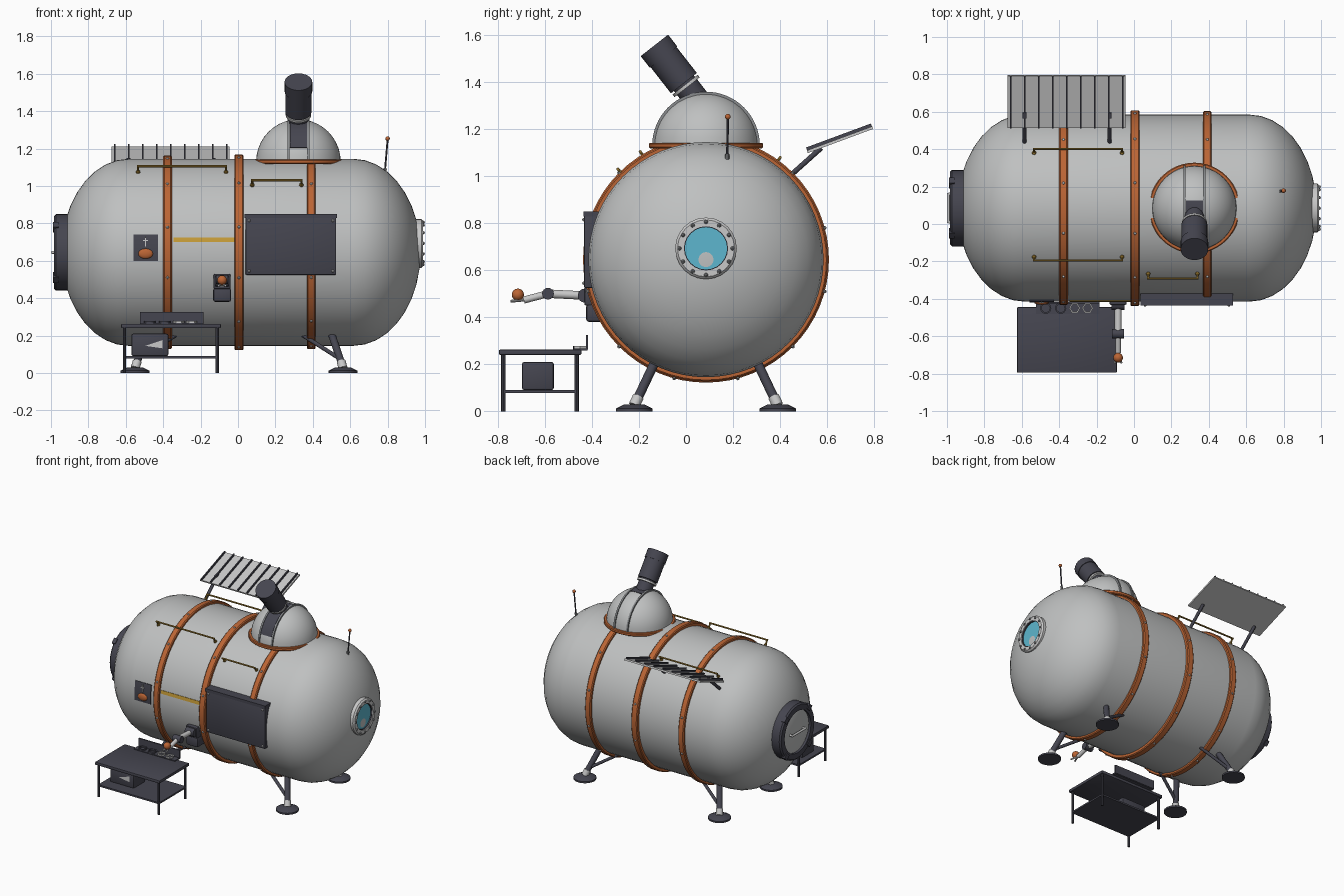
import bpy, bmesh, math
from math import sin, cos, radians, sqrt
from mathutils import Vector, Matrix, Euler

if "Cube" in bpy.data.objects:
    bpy.data.objects.remove(bpy.data.objects["Cube"])


def material(name, r, g, b, rough=0.6):
    m = bpy.data.materials.new(name)
    m.use_nodes = True
    m.diffuse_color = (r, g, b, 1)
    node = m.node_tree.nodes["Principled BSDF"]
    node.inputs["Base Color"].default_value = (r, g, b, 1)
    node.inputs["Roughness"].default_value = rough
    return m


HULL = material("hull grey", .52, .53, .53)
METAL = material("light metal", .58, .58, .58)
RAIL = material("mid grey", .25, .26, .27)
DARK = material("dark slate", .06, .06, .08)
ORANGE = material("burnt orange", .5, .13, .035)
BRASS = material("brass", .32, .19, .03)
YELLOW = material("mustard", .58, .34, .04)
GLASS = material("cyan glass", .11, .47, .62)

CY, CZ, R = .085, .645, .5          # hull axis and radius
AXIS = Vector((0, CY, CZ))


def finish(name, bm, mat):
    bmesh.ops.remove_doubles(bm, verts=bm.verts, dist=1e-5)
    bmesh.ops.recalc_face_normals(bm, faces=bm.faces)
    for f in bm.faces:
        f.smooth = True
    for e in bm.edges:
        e.smooth = len(e.link_faces) == 2 and e.calc_face_angle(0) < radians(35)
    me = bpy.data.meshes.new(name)
    bm.to_mesh(me)
    bm.free()
    me.materials.append(mat)
    ob = bpy.data.objects.new(name, me)
    bpy.context.collection.objects.link(ob)
    return ob


def lathe(name, prof, mat, loc=AXIS, axis="X", segs=48, arc=(0, 360), closed=False):
    """Turn (radius, height) points about an axis, fully or through an arc."""
    bm = bmesh.new()
    rows = []
    for i in range(segs + 1):
        a = radians(arc[0] + (arc[1] - arc[0]) * i / segs)
        row = []
        for r, h in prof:
            p = (h, r * cos(a), r * sin(a)) if axis == "X" else (r * cos(a), r * sin(a), h)
            row.append(bm.verts.new(Vector(p) + Vector(loc)))
        rows.append(row)
    n = len(prof)
    for a, b in zip(rows, rows[1:]):
        for j in range(n if closed else n - 1):
            k = (j + 1) % n
            bm.faces.new((a[j], a[k], b[k], b[j]))
    if closed and abs(arc[1] - arc[0]) < 360:
        bm.faces.new(rows[0])
        bm.faces.new(rows[-1])
    return finish(name, bm, mat)


def band(name, r0, r1, x0, x1, mat, bevel=0, **kw):
    """Rectangular section ring, optionally with chamfered outer edges."""
    prof = [(r0, x0), (r1 - bevel, x0), (r1, x0 + bevel), (r1, x1 - bevel), (r1 - bevel, x1), (r0, x1)]
    if not bevel:
        prof = [(r0, x0), (r1, x0), (r1, x1), (r0, x1)]
    return lathe(name, prof, mat, closed=True, **kw)


def rods(name, pairs, r, mat, segs=12, r2=None):
    bm = bmesh.new()
    for a, b in pairs:
        a, b = Vector(a), Vector(b)
        d = b - a
        mtx = Matrix.Translation((a + b) / 2) @ d.to_track_quat("Z", "Y").to_matrix().to_4x4()
        bmesh.ops.create_cone(bm, cap_ends=True, segments=segs, radius1=r,
                              radius2=r if r2 is None else r2, depth=d.length, matrix=mtx)
    return finish(name, bm, mat)


def balls(name, points, r, mat, scale=(1, 1, 1), segs=16):
    bm = bmesh.new()
    for p in points:
        mtx = Matrix.Translation(p) @ Matrix.Diagonal((*scale, 1))
        bmesh.ops.create_uvsphere(bm, u_segments=segs, v_segments=segs // 2, radius=r, matrix=mtx)
    return finish(name, bm, mat)


def box(name, lo, hi, mat, rot=(0, 0, 0), bevel=0):
    lo, hi = Vector(lo), Vector(hi)
    bm = bmesh.new()
    bmesh.ops.create_cube(bm, size=1, matrix=Matrix.Diagonal((*(hi - lo), 1)))
    if bevel:
        bmesh.ops.bevel(bm, geom=bm.edges[:], offset=bevel, segments=2, affect="EDGES", profile=.5)
    bmesh.ops.transform(bm, verts=bm.verts,
                        matrix=Matrix.Translation((lo + hi) / 2) @ Euler(rot).to_matrix().to_4x4())
    return finish(name, bm, mat)


def around(x, r, deg, z=CZ):
    return Vector((x, CY + r * cos(radians(deg)), z + r * sin(radians(deg))))


# Pressure hull: cylinder with elliptical ends
ends = [(R * cos(t), .6 + .36 * sin(t)) for t in [radians(90 * i / 9) for i in range(10)]]
lathe("hull", [(r, .016 - x) for r, x in reversed(ends)] + [(r, .016 + x) for r, x in ends], HULL, segs=64)

# Orange hoops with bolts
for label, x, w, r in (("right", -.377, .023, .518), ("middle", .005, .025, .523), ("left", .392, .023, .518)):
    band(label + "_hoop", .48, r, x - w, x + w, ORANGE, bevel=.006, segs=64)
    balls(label + "_hoop_bolts", [around(x, r, 15 + 30 * i) for i in range(12)], .008, METAL, segs=8)

# Round hatch on the right end
band("hatch_collar", .155, .205, -.983, -.90, DARK, bevel=.01, segs=32)
lathe("hatch_door", [(0, -.972), (.14, -.972), (.165, -.962), (.165, -.92)], HULL, segs=32)
rods("hatch_handle", [((-.993, CY - .08, CZ), (-.993, CY + .08, CZ))] +
     [((-.993, CY + s * .075, CZ), (-.96, CY + s * .075, CZ)) for s in (-1, 1)], .008, METAL)
for i in range(4):
    p = around(-.975, .19, 45 + 90 * i)
    box("hatch_clamp", p - Vector((.014, .02, .02)), p + Vector((.014, .02, .02)), DARK, (radians(45 + 90 * i), 0, 0))

# Porthole on the left end
PORT = Vector((0, CY, .693))
lathe("porthole_glass", [(0, .974), (.1, .974), (.1, .93)], GLASS, loc=PORT, segs=32)
band("porthole_frame", .094, .131, .93, .99, METAL, bevel=.01, loc=PORT, segs=24)
band("porthole_seal", .09, .098, .94, .984, DARK, loc=PORT, segs=24)
balls("porthole_bolts", [around(.99, .113, 30 * i, .693) for i in range(12)], .009, RAIL, segs=8)

# Observatory dome
DOME = Vector((.323, CY, 1.13))
DR = .226
lathe("dome", [(DR * cos(radians(a)), DR * sin(radians(a))) for a in range(0, 91, 9)], HULL, loc=DOME, axis="Z")
band("dome_ring", .215, .243, -.012, .012, ORANGE, bevel=.005, loc=DOME, axis="Z")
for s in (-1, 1):
    x = s * .053
    band("dome_track", .2, .229, x - .006, x + .006, RAIL, loc=DOME, segs=32, arc=(0, 180))
band("dome_slit", .2, .228, -.045, .045, DARK, loc=DOME, segs=20, arc=(80, 161))

# Telescope, tilted forward
tip, aim = Vector((.323, -.132, 1.553)), Vector((0, -.616, .788))
rods("telescope_tube", [(tip - aim * .2, tip)], .07, DARK, 24)
rods("telescope_hood", [(tip - aim * .06, tip + aim * .004)], .074, DARK, 24)
rods("telescope_neck", [(tip - aim * .42, tip - aim * .19)], .054, DARK, 24)
rods("telescope_band", [(tip - aim * .222, tip - aim * .208)], .068, METAL, 24)

# Four legs with braces and round feet
for sx, side in ((-1, "right"), (1, "left")):
    for sy, end in ((-1, "front"), (1, "back")):
        def at(x, y, z):
            return Vector((.006 + sx * x, CY + sy * y, z))
        n = end + "_" + side
        foot = at(.556, .305, 0)
        lathe(n + "_foot", [(0, 0), (.078, 0), (.078, .012), (.045, .028), (0, .03)], DARK, loc=foot, axis="Z", segs=20)
        rods(n + "_ankle", [(at(.556, .305, .025), at(.545, .288, .062))], .024, METAL)
        rods(n + "_leg", [(at(.55, .295, .045), at(.485, .205, .235))], .02, DARK)
        rods(n + "_brace", [(at(.54, .28, .075), at(.32, .205, .215))], .011, DARK)

# Brass handrails on stand-offs
for x0, x1, deg in ((-.54, -.058, 121.3), (.07, .345, 134.3), (-.54, -.058, 54)):
    rods("handrail", [(around(x0, .538, deg), around(x1, .538, deg))] +
         [(around(x, .49, deg), around(x, .541, deg)) for x in (x0 + .006, x1 - .006)], .006, BRASS, 8)
    balls("handrail_feet", [around(x, .502, deg) for x in (x0 + .006, x1 - .006)], .012, BRASS, segs=8)

# Tilted solar array with ribs and struts
tilt = radians(20.3)
mid = Vector((-.36, .655, 1.155))
along, up = Vector((0, cos(tilt), sin(tilt))), Vector((0, -sin(tilt), cos(tilt)))


def tilted(name, centre, size, mat):
    half = Vector(size) / 2
    box(name, centre - half, centre + half, mat, (tilt, 0, 0))


tilted("solar_panel", mid, (.63, .296, .012), METAL)
for i in range(9):
    tilted("solar_rib", mid + Vector((-.3 + .075 * i, 0, 0)) + up * .012, (.008, .294, .014), DARK)
for x in (-.585, -.13):
    rods("solar_strut", [((x, .43, .99), (x, .575, 1.12))], .011, DARK)
    tilted("solar_clip", Vector((x, mid.y, mid.z)) - along * .075 + up * .008, (.02, .03, .014), DARK)

# Antenna
rods("antenna_mast", [((.783, .175, 1.05), (.80, .178, 1.25))], .005, DARK, 8)
rods("antenna_base", [((.783, .175, 1.05), (.787, .175, 1.095))], .009, RAIL, 8)
balls("antenna_tip", [(.80, .178, 1.253)], .012, ORANGE)

# Big equipment panel on the front
box("equipment_panel", (.04, -.433, .525), (.525, -.37, .845), DARK, bevel=.005)
box("equipment_panel_lip", (.035, -.437, .828), (.53, -.37, .85), DARK)
balls("equipment_panel_bolts", [(x, -.434, z) for x in (.06, .507) for z in (.545, .815)], .008, METAL, segs=8)

# Stripe and badge on the hull skin
band("stripe", .495, .504, -.345, -.018, YELLOW, segs=4, arc=(170.8, 173.6))
band("badge_plate", .495, .506, -.56, -.428, DARK, segs=8, arc=(169, 185.2))
balls("badge_emblem", [(-.494, -.42, .638)], .04, ORANGE, scale=(1, .3, .68))
box("badge_mark_tall", (-.497, -.423, .675), (-.491, -.41, .73), METAL)
box("badge_mark_wide", (-.508, -.423, .705), (-.48, -.41, .711), METAL)

# Robot arm and its housing
AX = -.085
box("arm_housing", (-.133, -.425, .38), (-.037, -.33, .455), DARK, bevel=.012)
box("arm_mount", (-.13, -.432, .45), (-.04, -.36, .53), DARK, bevel=.006)
shoulder, elbow, wrist = Vector((AX, -.43, .492)), Vector((AX, -.587, .5)), Vector((AX, -.69, .473))
rods("arm_shoulder", [(shoulder - Vector((.035, 0, 0)), shoulder + Vector((.035, 0, 0)))], .03, DARK, 16)
rods("arm_upper", [(shoulder, elbow)], .018, METAL)
rods("arm_elbow", [(elbow - Vector((.032, 0, 0)), elbow + Vector((.032, 0, 0)))], .025, DARK, 16)
rods("arm_lower", [(elbow, wrist)], .015, METAL)
rods("arm_gripper", [(wrist, (AX + s * .018, -.745, .468)) for s in (-1, 1)], .006, METAL, 8)
balls("arm_ball", [(AX, -.715, .496)], .026, ORANGE)

# Work table with shelf, storage box and tool tray
box("table_top", (-.625, -.795, .24), (-.092, -.445, .262), DARK, bevel=.004)
box("table_shelf", (-.61, -.78, .078), (-.105, -.46, .09), DARK)
rods("table_legs", [((x, y, 0), (x, y, .245)) for x in (-.607, -.11) for y in (-.777, -.465)], .009, DARK, 8)
box("storage_box", (-.57, -.698, .09), (-.372, -.562, .21), DARK, bevel=.01)
bm = bmesh.new()
bm.faces.new([bm.verts.new((x, -.7, z)) for x, z in ((-.495, .145), (-.405, .132), (-.405, .175))])
finish("storage_label", bm, METAL)
box("tool_tray", (-.525, -.48, .258), (-.185, -.42, .268), DARK)
box("tool_board", (-.525, -.426, .262), (-.185, -.416, .325), DARK)
for i, x in enumerate((-.472, -.392, -.317, -.248)):
    band("tool_loop", .022, .03, .268, .278, DARK if i < 2 else METAL, loc=(x, -.45, 0), axis="Z",
         segs=16 if i < 2 else 6)
